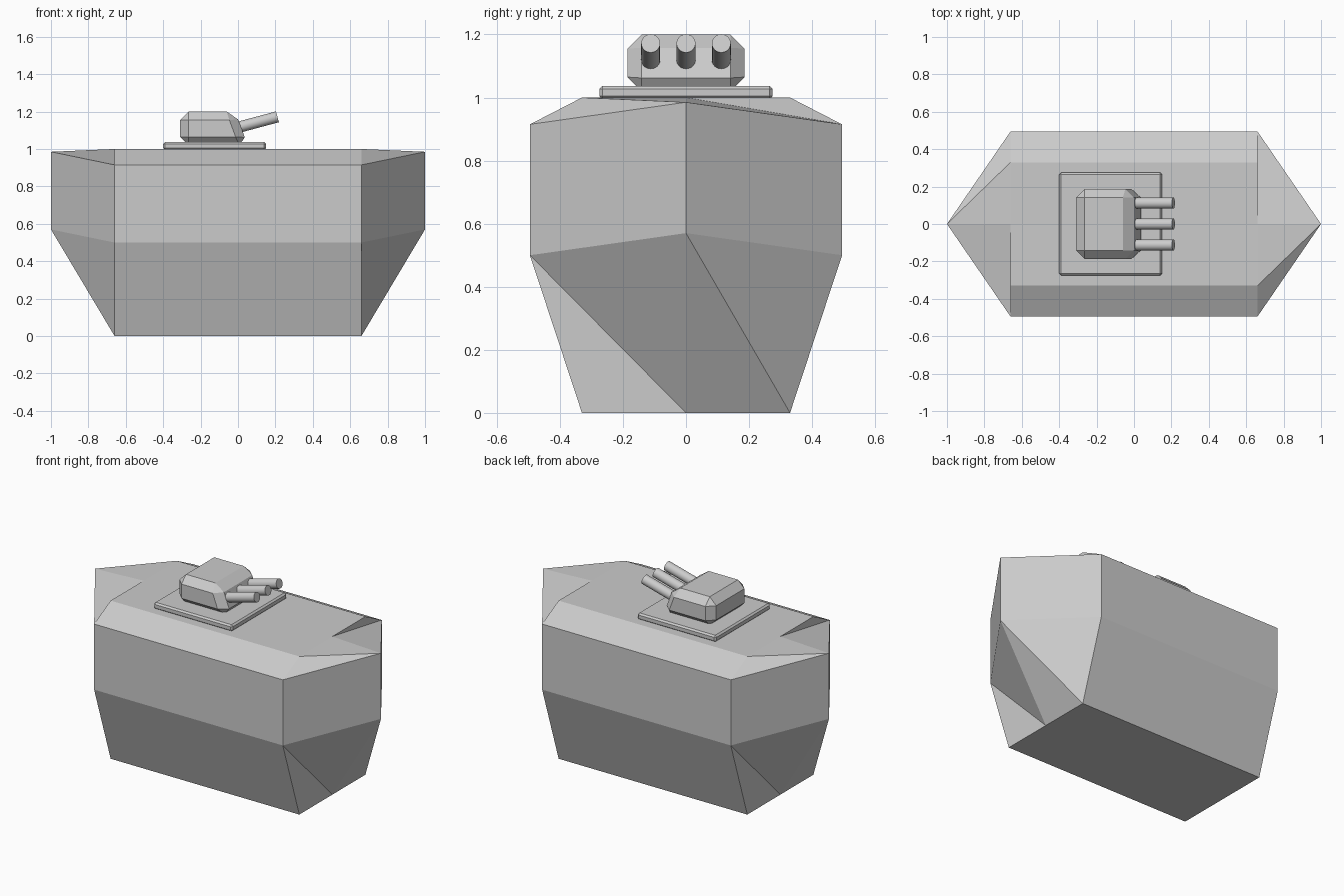
import bpy, bmesh, math
from mathutils import Vector

if "Cube" in bpy.data.objects:
    bpy.data.objects.remove(bpy.data.objects["Cube"])


def finish(bm, name):
    bmesh.ops.recalc_face_normals(bm, faces=bm.faces)
    mesh = bpy.data.meshes.new(name)
    bm.to_mesh(mesh)
    bm.free()
    obj = bpy.data.objects.new(name, mesh)
    bpy.context.collection.objects.link(obj)
    return obj


def bevelled_box(name, x0, x1_bottom, x1_top, half_y, z0, z1, bevel):
    bm = bmesh.new()
    bmesh.ops.create_cube(bm, size=2)
    for v in bm.verts:
        front = x1_top if v.co.z > 0 else x1_bottom
        v.co = (front if v.co.x > 0 else x0,
                v.co.y * half_y, z1 if v.co.z > 0 else z0)
    obj = finish(bm, name)
    mod = obj.modifiers.new("Bevel", 'BEVEL')
    mod.width = bevel
    mod.segments = 1
    return obj


# Hull: one ring of section points at each end, plus two points on the stem
X = 0.66
section = [(0, 0), (-0.33, 0), (-0.495, 0.5), (-0.495, 0.915), (-0.33, 1.0),
           (0, 1.0), (0.33, 1.0), (0.495, 0.915), (0.495, 0.5), (0.33, 0)]
stem = [(1, 0, 0.57), (1, 0, 0.985)]   # indices 10 and 11
# The end faces are lopsided: each end is the other turned half a circle
end_faces = [(2, 10, 11, 3), (3, 11, 4), (4, 11, 5), (5, 11, 7), (5, 7, 6),
             (7, 11, 10, 8), (1, 0, 2), (2, 0, 10), (10, 0, 9), (10, 9, 8)]
bm = bmesh.new()
ends = []
for s in (1, -1):
    pts = [(X, y, z) for y, z in section] + stem
    verts = [bm.verts.new((s * x, s * y, z)) for x, y, z in pts]
    for f in end_faces:
        bm.faces.new([verts[i] for i in f])
    ends.append(verts)
right, left = ends
for i in range(10):
    j = (i + 1) % 10
    bm.faces.new((right[i], right[j], left[-j % 10], left[-i % 10]))
finish(bm, "hull")

# Turret base and turret house
bevelled_box("turret_base", -0.40, 0.15, 0.15, 0.275, 0.995, 1.037, 0.01)
bevelled_box("turret", -0.31, 0.052, -0.015, 0.186, 1.02, 1.2, 0.045)

# Three raised gun barrels
tip = Vector((0.211, 0, 1.172))
axis = Vector((math.cos(math.radians(15)), 0, math.sin(math.radians(15))))
length = 0.24
for n, y in enumerate((-0.112, 0, 0.112)):
    bpy.ops.mesh.primitive_cylinder_add(
        vertices=32, radius=0.03, depth=length,
        location=tip - axis * length / 2 + Vector((0, y, 0)),
        rotation=(0, math.radians(75), 0))
    bpy.context.object.name = f"gun_barrel_{n + 1}"
    bpy.ops.object.shade_smooth_by_angle()
